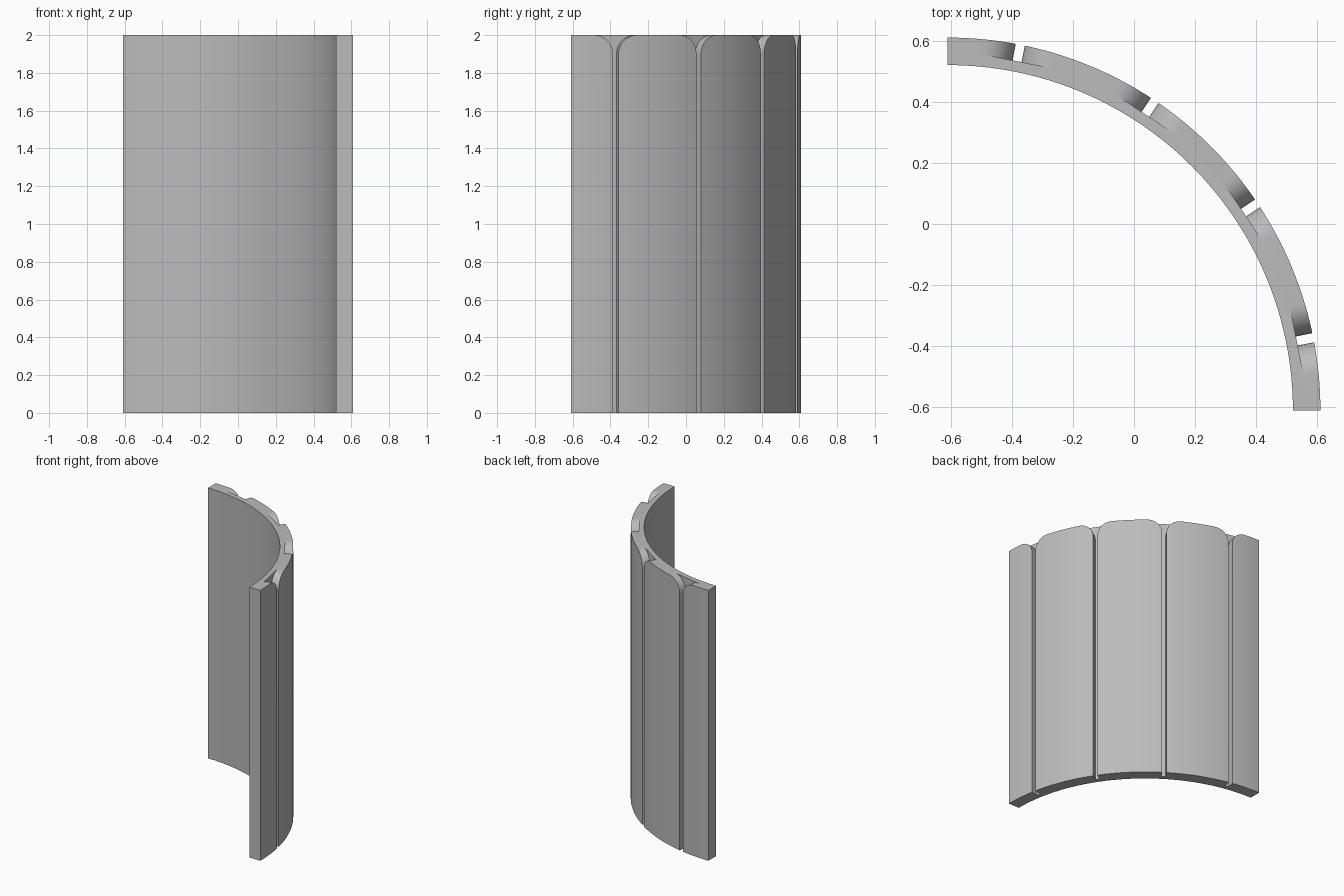
import bpy, bmesh, math
from mathutils import Matrix, Vector

if "Cube" in bpy.data.objects:
    bpy.data.objects.remove(bpy.data.objects["Cube"], do_unlink=True)

OUTER, INNER, HEIGHT = 1.22, 1.13, 2.0
FLOOR = 1.165           # distance of the flat groove floor from the arc axis
HALF, FILLET = 0.015, 0.1
STEPS = 64
AXIS = Vector((-OUTER / 2, -OUTER / 2, 0))

gray = bpy.data.materials.new("light gray")
gray.use_nodes = True
color = (0.5, 0.5, 0.5, 1)
gray.diffuse_color = color
gray.node_tree.nodes["Principled BSDF"].inputs["Base Color"].default_value = color


def prism(name, outline, offset):
    """Extrude a closed outline along an offset vector into a solid."""
    bm = bmesh.new()
    face = bm.faces.new([bm.verts.new(p) for p in outline])
    moved = bmesh.ops.extrude_face_region(bm, geom=[face], use_keep_orig=True)["geom"]
    verts = [v for v in moved if isinstance(v, bmesh.types.BMVert)]
    bmesh.ops.translate(bm, verts=verts, vec=offset)
    bmesh.ops.recalc_face_normals(bm, faces=bm.faces)
    mesh = bpy.data.meshes.new(name)
    bm.to_mesh(mesh)
    bm.free()
    mesh.materials.append(gray)
    obj = bpy.data.objects.new(name, mesh)
    bpy.context.collection.objects.link(obj)
    return obj


# Quarter-round wall
def arc(radius):
    turns = [math.pi / 2 * i / STEPS for i in range(STEPS + 1)]
    return [AXIS + Vector((radius * math.cos(t), radius * math.sin(t), 0)) for t in turns]


wall = prism("curved_wall", arc(OUTER) + arc(INNER)[::-1], (0, 0, HEIGHT))

# Groove outline: straight slot that flares to the top with rounded shoulders
side = [(HALF, -0.1)]
for i in range(13):
    t = math.pi / 2 * i / 12
    side.append((HALF + FILLET * (1 - math.cos(t)), HEIGHT - FILLET + FILLET * math.sin(t)))
side.append((HALF + FILLET, HEIGHT + 0.1))
groove = side + [(-y, z) for y, z in reversed(side)]

# Four vertical grooves cut into the outer side
for k in range(4):
    cutter = prism(f"groove_cutter_{k + 1}", [(FLOOR, y, z) for y, z in groove], (0.2, 0, 0))
    angle = math.radians(11.25 + 22.5 * k)
    cutter.data.transform(Matrix.Translation(AXIS) @ Matrix.Rotation(angle, 4, "Z"))
    cutter.hide_render = True
    cut = wall.modifiers.new("groove", "BOOLEAN")
    cut.operation, cut.solver, cut.object = "DIFFERENCE", "EXACT", cutter
    bpy.context.view_layer.objects.active = wall
    bpy.ops.object.modifier_apply(modifier=cut.name)
    bpy.data.objects.remove(cutter, do_unlink=True)

# Smooth curves, sharp corners
bpy.ops.object.select_all(action="DESELECT")
wall.select_set(True)
bpy.context.view_layer.objects.active = wall
bpy.ops.object.shade_smooth_by_angle(angle=math.radians(30))
